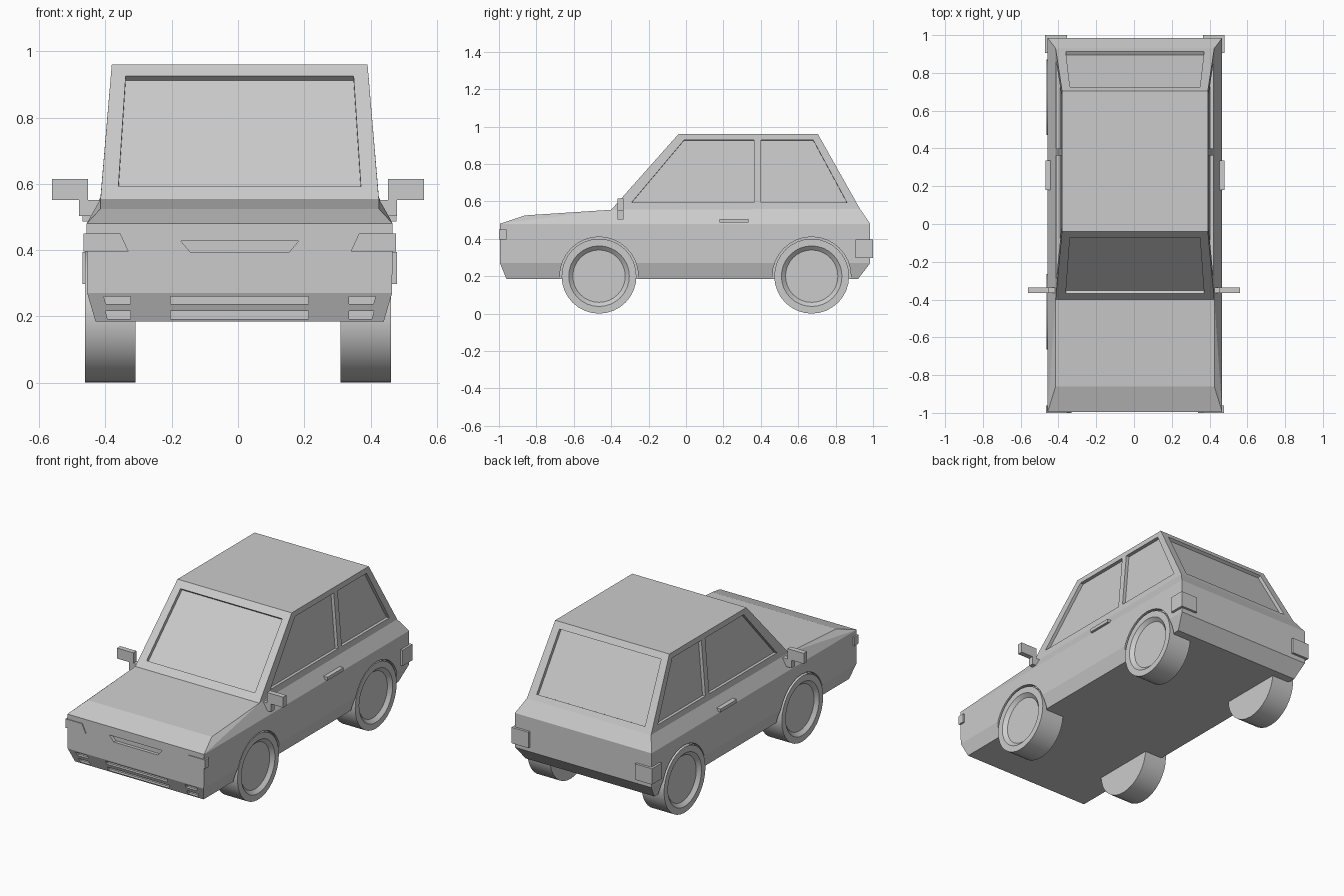
import bpy, bmesh
from math import tau
from mathutils import Vector, Matrix

if "Cube" in bpy.data.objects:
    bpy.data.objects.remove(bpy.data.objects["Cube"])

CX = 0.005          # body centre line
WHEELS_Y = (-0.465, 0.672)


def add_object(name, bm):
    bmesh.ops.recalc_face_normals(bm, faces=bm.faces)
    mesh = bpy.data.meshes.new(name)
    bm.to_mesh(mesh)
    bm.free()
    ob = bpy.data.objects.new(name, mesh)
    bpy.context.collection.objects.link(ob)
    return ob


def prism(bm, pts, a, b):
    """Closed prism between the outline moved by a and moved by b."""
    pts = [Vector(p) for p in pts]
    lo = [bm.verts.new(p + Vector(a)) for p in pts]
    hi = [bm.verts.new(p + Vector(b)) for p in pts]
    bm.faces.new(lo)
    bm.faces.new(hi[::-1])
    n = len(pts)
    for i in range(n):
        j = (i + 1) % n
        bm.faces.new((lo[i], hi[i], hi[j], lo[j]))


def box(bm, x0, x1, y0, y1, z0, z1):
    prism(bm, [(x0, y0, z0), (x1, y0, z0), (x1, y0, z1), (x0, y0, z1)],
          (0, 0, 0), (0, y1 - y0, 0))


# Body shell: half of the corner points, mirrored across the centre line
half = [(.435, -.96, .185), (.435, .92, .185), (.46, -.995, .27), (.46, .985, .27),
        (.462, -.995, .48), (.462, .985, .48), (.42, -.86, .525), (.42, -.40, .555),
        (.42, .93, .56), (.386, -.04, .96), (.386, .705, .96)]
side_faces = [(0, 1, 3, 2), (2, 3, 5, 4), (4, 7, 6), (4, 5, 8, 7), (7, 8, 10, 9)]
outline = [0, 2, 4, 6, 7, 9, 10, 8, 5, 3, 1]
bm = bmesh.new()
R = [bm.verts.new((CX + x, y, z)) for x, y, z in half]
L = [bm.verts.new((CX - x, y, z)) for x, y, z in half]
for f in side_faces:
    bm.faces.new([R[i] for i in f])
    bm.faces.new([L[i] for i in reversed(f)])
for a, b in zip(outline, outline[1:] + outline[:1]):
    bm.faces.new((R[a], R[b], L[b], L[a]))
body = add_object("car_body", bm)

# Recess cutters: windows, grille, bumper slots, wheel arches
cut = bmesh.new()


def window(pts, normal):
    n = Vector(normal).normalized()
    prism(cut, pts, n * 0.05, n * -0.02)


def end_window(y_low, y_high, normal):
    window([(CX - .366, y_low, .592), (CX + .366, y_low, .592),
            (CX + .344, y_high, .925), (CX - .344, y_high, .925)], normal)


end_window(-.367, -.071, (0, -.405, .36))
end_window(.912, .725, (0, .40, .225))
for s in (1, -1):
    def on_side(y, z):
        return (CX + s * (.42 - (z - .557) * .034 / .403), y, z)
    for outl in ([(-.29, .595), (.363, .595), (.363, .928), (-.01, .928)],
                 [(.40, .595), (.86, .595), (.68, .928), (.40, .928)]):
        window([on_side(y, z) for y, z in outl], (s, 0, .084))
    # fog light slots
    for z0, z1, depth, xo in ((.238, .26, -.965, .41), (.193, .216, -.945, .405)):
        prism(cut, [(CX + s * .33, 0, z0), (CX + s * (xo - .006), 0, z0),
                    (CX + s * xo, 0, z1), (CX + s * .33, 0, z1)],
              (0, -1.1, 0), (0, depth, 0))
    # wheel arches
    for y in WHEELS_Y:
        m = Matrix.Translation((CX + s * .53, y, .2)) @ Matrix.Rotation(tau / 4, 4, 'Y')
        bmesh.ops.create_cone(cut, cap_ends=True, segments=32, radius1=.21,
                              radius2=.21, depth=.2, matrix=m)
box(cut, CX - .208, CX + .208, -1.1, -.965, .238, .26)
box(cut, CX - .208, CX + .208, -1.1, -.945, .193, .216)
prism(cut, [(CX - .178, 0, .428), (CX + .178, 0, .428), (CX + .148, 0, .393),
            (CX - .148, 0, .393)], (0, -1.1, 0), (0, -.975, 0))
cutter = add_object("recess_cutter", cut)
cutter.hide_render = True
cutter.display_type = 'WIRE'
mod = body.modifiers.new("recesses", 'BOOLEAN')
mod.operation = 'DIFFERENCE'
mod.solver = 'EXACT'
mod.object = cutter

# Parts repeated on both sides
for s, side in ((1, "right"), (-1, "left")):
    # headlight wrapping the corner
    bm = bmesh.new()
    prism(bm, [(CX + s * x, 0, z) for x, z in
               ((.335, .396), (.472, .396), (.472, .45), (.36, .45))],
          (0, -1, 0), (0, -.96, 0))
    add_object(side + "_headlight", bm)

    # tail light
    bm = bmesh.new()
    box(bm, CX + s * .36, CX + s * .475, .905, 1.0, .298, .395)
    add_object(side + "_tail_light", bm)

    # door handle
    bm = bmesh.new()
    box(bm, CX + s * .44, CX + s * .474, .18, .335, .486, .506)
    add_object(side + "_door_handle", bm)

    # wing mirror: L-shaped arm with head
    bm = bmesh.new()
    prism(bm, [(s * x, 0, z) for x, z in
               ((.41, .503), (.48, .503), (.48, .551), (.562, .551), (.562, .615),
                (.452, .615), (.452, .551), (.41, .551))],
          (0, -.366, 0), (0, -.335, 0))
    add_object(side + "_wing_mirror", bm)

    # wheels turned from a tyre and rim profile
    for y, end in zip(WHEELS_Y, ("front", "rear")):
        bm = bmesh.new()
        prof = [(.31, 0), (.31, .2), (.462, .2), (.462, .162), (.442, .14), (.442, 0)]
        vs = [bm.verts.new((s * x, 0, r)) for x, r in prof]
        es = [bm.edges.new(p) for p in zip(vs, vs[1:])]
        bmesh.ops.spin(bm, geom=vs + es, cent=(0, 0, 0), axis=(1, 0, 0),
                       angle=tau, steps=32)
        bmesh.ops.remove_doubles(bm, verts=bm.verts, dist=1e-4)
        wheel = add_object(f"{end}_{side}_wheel", bm)
        wheel.location = (0, y, .2)
        bpy.ops.object.select_all(action='DESELECT')
        wheel.select_set(True)
        bpy.context.view_layer.objects.active = wheel
        bpy.ops.object.shade_smooth_by_angle()
